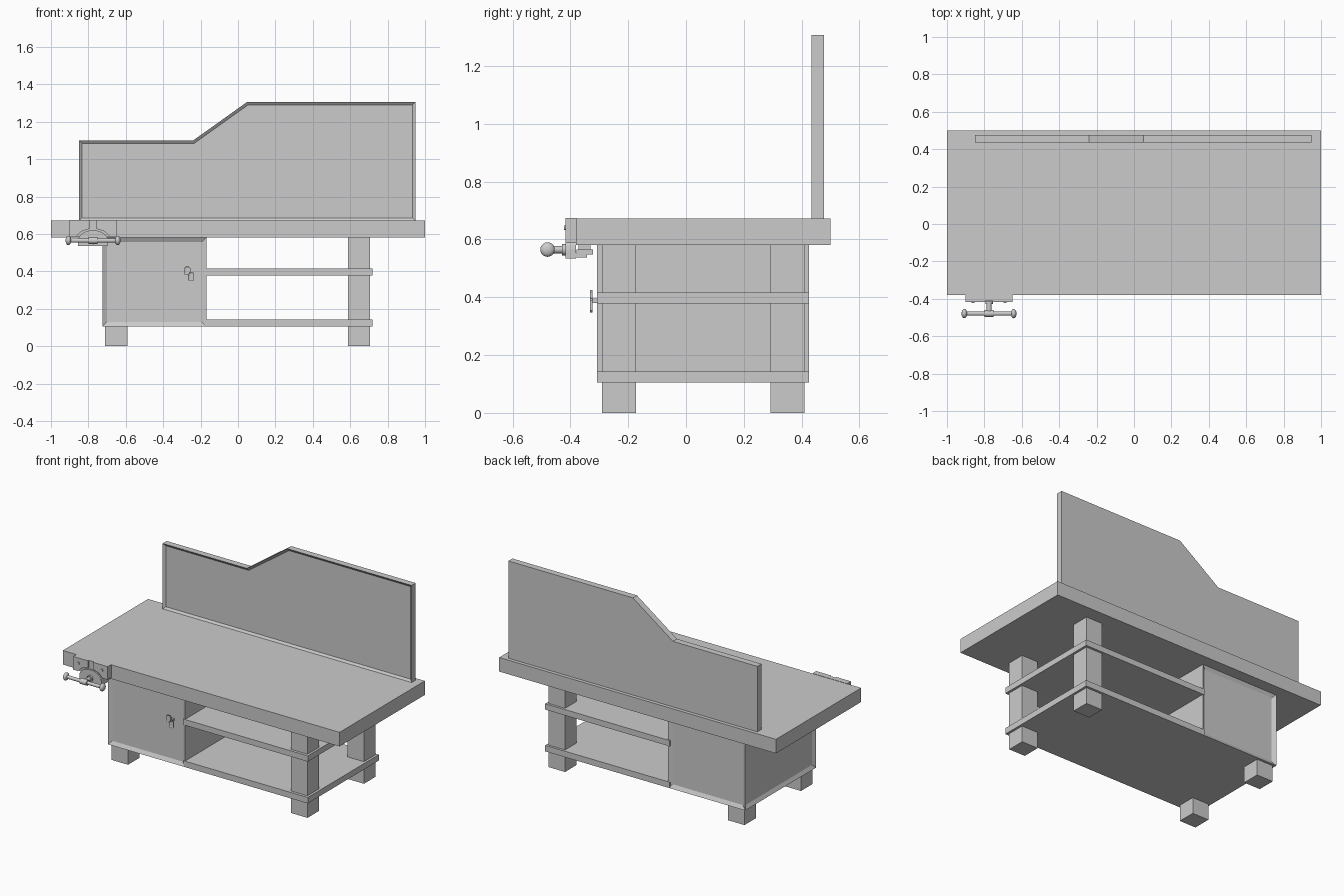
import bpy, bmesh, math
from mathutils import Matrix, Vector

if "Cube" in bpy.data.objects:
    bpy.data.objects.remove(bpy.data.objects["Cube"])


def finish(bm, name, smooth=False):
    bmesh.ops.recalc_face_normals(bm, faces=bm.faces)
    me = bpy.data.meshes.new(name)
    bm.to_mesh(me)
    bm.free()
    ob = bpy.data.objects.new(name, me)
    bpy.context.collection.objects.link(ob)
    if smooth:
        bpy.ops.object.select_all(action='DESELECT')
        ob.select_set(True)
        bpy.context.view_layer.objects.active = ob
        bpy.ops.object.shade_smooth_by_angle(angle=math.radians(40))
    return ob


def profile(name, pts, y0, y1, insets=(), width=0.02, depth=0.012):
    """Extrude an x-z outline along y; recess the faces whose normals are listed."""
    bm = bmesh.new()
    face = bm.faces.new([bm.verts.new((x, y0, z)) for x, z in pts])
    ext = bmesh.ops.extrude_face_region(bm, geom=[face], use_keep_orig=True)
    moved = [v for v in ext['geom'] if isinstance(v, bmesh.types.BMVert)]
    bmesh.ops.translate(bm, verts=moved, vec=(0, y1 - y0, 0))
    bmesh.ops.recalc_face_normals(bm, faces=bm.faces)
    bm.normal_update()
    for n in insets:
        picked = [f for f in bm.faces if f.normal.dot(Vector(n)) > 0.99]
        bmesh.ops.inset_region(bm, faces=picked, thickness=width, depth=-depth,
                               use_even_offset=True)
        bm.normal_update()
    return finish(bm, name)


def box(name, x0, x1, y0, y1, z0, z1, **kw):
    return profile(name, [(x0, z0), (x1, z0), (x1, z1), (x0, z1)], y0, y1, **kw)


def rod(name, centre, r, length, axis, sides=16):
    bm = bmesh.new()
    rot = Vector((0, 0, 1)).rotation_difference(Vector(axis)).to_matrix().to_4x4()
    bmesh.ops.create_cone(bm, cap_ends=True, segments=sides, radius1=r, radius2=r,
                          depth=length, matrix=Matrix.Translation(centre) @ rot)
    return finish(bm, name, True)


def knob(name, centre, scale):
    bm = bmesh.new()
    bmesh.ops.create_uvsphere(bm, u_segments=16, v_segments=10, radius=1,
                              matrix=Matrix.Translation(centre) @ Matrix.Diagonal((*scale, 1)))
    return finish(bm, name, True)


# Worktop and stepped backboard with a recessed front
box("worktop", -1, 1, -0.38, 0.5, 0.58, 0.672)
profile("backboard", [(-0.85, 0.67), (0.95, 0.67), (0.95, 1.307), (0.05, 1.307),
                      (-0.24, 1.10), (-0.85, 1.10)], 0.435, 0.477,
        insets=[(0, -1, 0)], width=0.016, depth=0.012)

# Legs: full height on the right, stubs beneath the cabinet on the left
for y, side in ((-0.29, "front"), (0.293, "back")):
    box(side + "_right_leg", 0.587, 0.705, y, y + 0.117, 0, 0.585)
    box(side + "_left_leg", -0.71, -0.592, y, y + 0.117, 0, 0.11)

# Shelves
box("lower_shelf", -0.18, 0.72, -0.308, 0.425, 0.105, 0.144)
box("middle_shelf", -0.18, 0.72, -0.308, 0.425, 0.378, 0.416)

# Cabinet with recessed door, side and back panels
box("cabinet", -0.725, -0.168, -0.308, 0.425, 0.105, 0.582,
    insets=[(0, -1, 0), (0, 1, 0), (-1, 0, 0)], width=0.024, depth=0.013)

# Latch: two offset loops on short stems
def loop(name, x0, x1, z0, z1):
    t, c = 0.007, 0.006
    outer = [(x0 + c, z0), (x1 - c, z0), (x1, z0 + c), (x1, z1 - c),
             (x1 - c, z1), (x0 + c, z1), (x0, z1 - c), (x0, z0 + c)]
    return profile(name, outer, -0.332, -0.324, insets=[(0, -1, 0)], width=t, depth=0.004)

loop("latch_upper", -0.287, -0.255, 0.38, 0.425)
loop("latch_lower", -0.266, -0.234, 0.348, 0.395)
box("latch_stem", -0.268, -0.254, -0.326, -0.292, 0.380, 0.395)

# Vise: jaw plates, body, arch and slide under the worktop
VX, VZ = -0.775, 0.565
box("vise_jaw", -0.90, -0.65, -0.408, -0.378, 0.588, 0.674)
for s, side in ((-1, "left"), (1, "right")):
    pts = [(0.018, 0.674), (0.125, 0.674), (0.125, 0.588), (0.088, 0.588),
           (0.062, 0.614), (0.018, 0.628)]
    profile(side + "_jaw_plate", [(VX + s * x, z) for x, z in pts], -0.417, -0.406)
    rod(side + "_jaw_bolt", (VX + s * 0.085, -0.418, 0.640), 0.008, 0.008, (0, 1, 0), 10)
arch = [(VX + 0.08 * math.cos(a), 0.565 + 0.055 * math.sin(a))
        for a in (math.pi * i / 12 for i in range(13))]
profile("vise_arch", arch + [(VX - 0.08, 0.535), (VX + 0.08, 0.535)], -0.417, -0.380)
box("vise_slide", VX - 0.08, VX + 0.08, -0.39, -0.342, 0.537, 0.553)
box("vise_mount", VX - 0.08, VX + 0.08, -0.378, -0.322, 0.548, 0.565)
box("vise_mount_block", VX - 0.06, VX + 0.06, -0.372, -0.33, 0.56, 0.582)

# Vise screw and tommy bar
rod("vise_screw", (VX, -0.437, VZ), 0.013, 0.07, (0, 1, 0))
rod("vise_collar", (VX, -0.422, VZ), 0.020, 0.014, (0, 1, 0))
rod("vise_screw_head", (VX, -0.479, VZ), 0.018, 0.05, (1, 0, 0))
rod("vise_handle", (VX, -0.479, VZ), 0.011, 0.26, (1, 0, 0))
for s, side in ((-1, "left"), (1, "right")):
    knob(side + "_handle_knob", (VX + s * 0.132, -0.479, VZ), (0.015, 0.025, 0.025))
